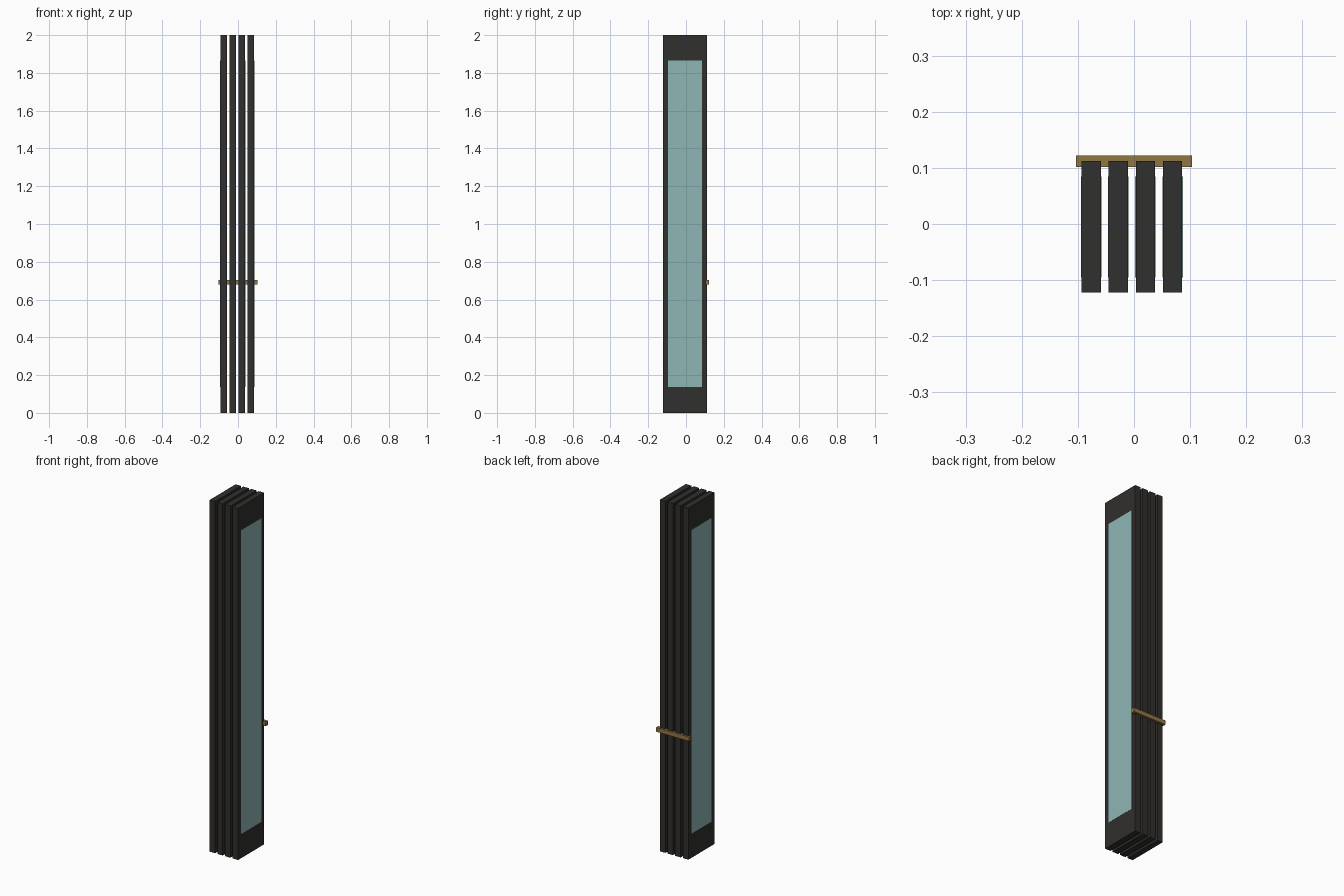
import bpy

if "Cube" in bpy.data.objects:
    bpy.data.objects.remove(bpy.data.objects["Cube"])


def material(name, rgba):
    m = bpy.data.materials.new(name)
    m.diffuse_color = rgba
    m.use_nodes = True
    m.node_tree.nodes["Principled BSDF"].inputs["Base Color"].default_value = m.diffuse_color
    return m


DARK = material("dark_frame", (0.03, 0.029, 0.026, 1))
GLASS = material("pale_glass", (0.27, 0.47, 0.46, 0.45))
BRASS = material("brass", (0.28, 0.18, 0.06, 1))


def box(name, x, y, z, mat):
    """Box from (min, max) ranges on each axis."""
    spans = (x, y, z)
    bpy.ops.mesh.primitive_cube_add(size=1, location=[(a + b) / 2 for a, b in spans])
    o = bpy.context.object
    o.name = name
    o.scale = [b - a for a, b in spans]
    bpy.ops.object.transform_apply(location=False, rotation=False, scale=True)
    o.data.materials.append(mat)
    return o


Y0, Y1 = -0.122, 0.112      # panel width
GY0, GY1 = -0.095, 0.085    # glazed opening
GZ0, GZ1 = 0.138, 1.866
HALF = 0.0172               # half of the frame thickness

# four folded glazed panels, stacked side by side
for i in range(4):
    cx = -0.0762 + i * 0.0483
    t = (cx - HALF, cx + HALF)
    box(f"front_stile_{i + 1}", t, (Y0, GY0), (0, 2), DARK)
    box(f"back_stile_{i + 1}", t, (GY1, Y1), (0, 2), DARK)
    box(f"bottom_rail_{i + 1}", t, (GY0, GY1), (0, GZ0), DARK)
    box(f"top_rail_{i + 1}", t, (GY0, GY1), (GZ1, 2), DARK)
    # pane stands slightly proud of the frame
    g = (cx - HALF - 0.001, cx + HALF + 0.001)
    box(f"glass_pane_{i + 1}", g, (GY0, GY1), (GZ0, GZ1), GLASS)

# brass bar across the rear edges
box("handle_bar", (-0.103, 0.103), (0.102, 0.122), (0.68, 0.704), BRASS)
